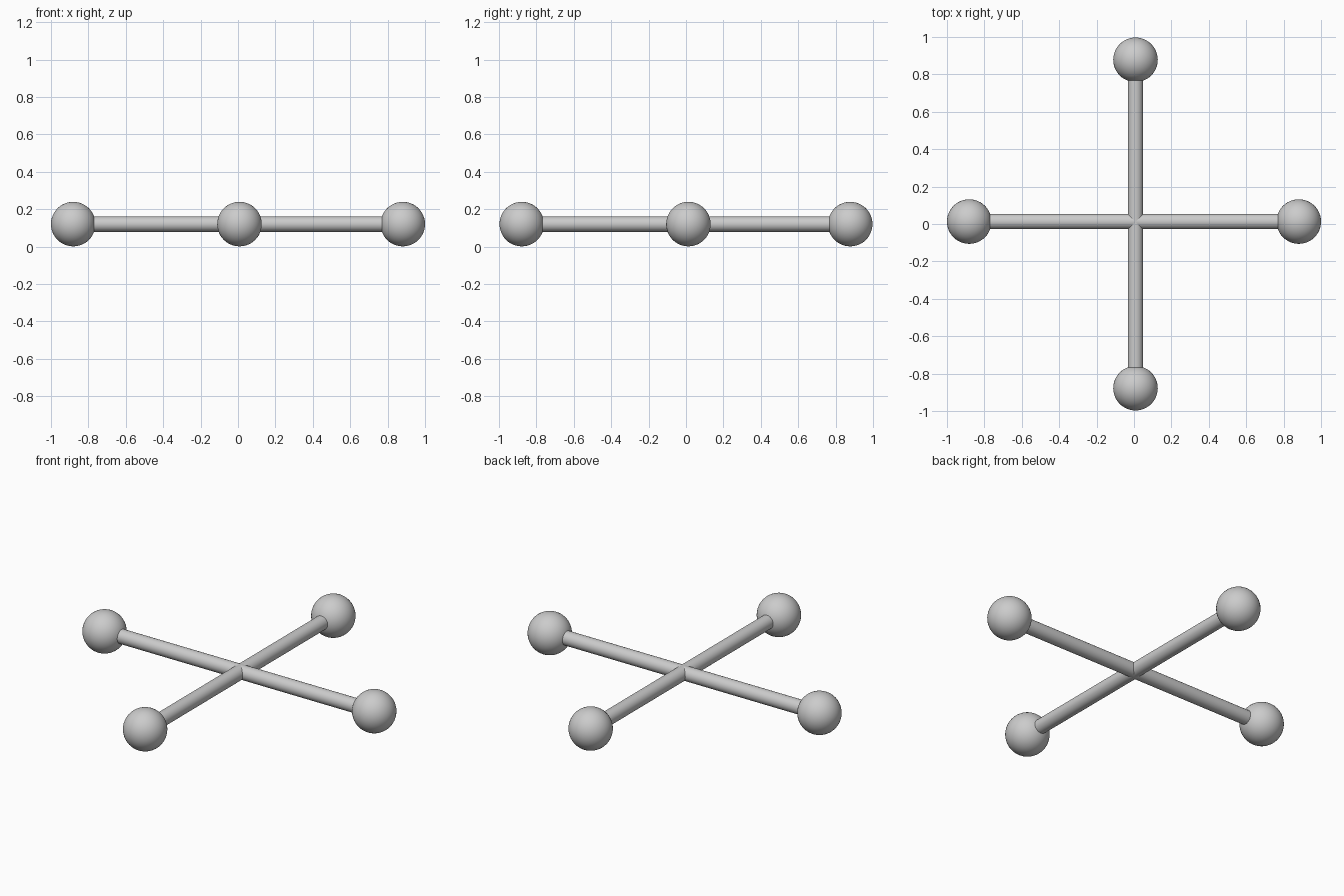
import bpy
import math

if "Cube" in bpy.data.objects:
    bpy.data.objects.remove(bpy.data.objects["Cube"])

BALL_R = 0.119   # end ball radius
ROD_R = 0.041    # rod radius
REACH = 0.881    # centre to ball centre
Z = 0.12         # height of the rod axes
X_OFF, Y_OFF = 0.008, 0.013   # the crossing sits slightly off centre


def smooth(name):
    ob = bpy.context.object
    ob.name = name
    bpy.ops.object.shade_smooth_by_angle(angle=math.radians(40))
    return ob


def ball(name, x, y):
    bpy.ops.mesh.primitive_uv_sphere_add(
        segments=48, ring_count=24, radius=BALL_R, location=(x, y, Z))
    smooth(name)


def rod(name, loc, rot):
    bpy.ops.mesh.primitive_cylinder_add(
        vertices=32, radius=ROD_R, depth=2 * REACH, location=loc, rotation=rot)
    smooth(name)


# crossed rods
rod("side_rod", (0, Y_OFF, Z), (0, math.pi / 2, 0))
rod("front_back_rod", (X_OFF, 0, Z), (math.pi / 2, 0, 0))

# balls on the rod ends
for s, side, end in ((-1, "left", "front"), (1, "right", "back")):
    ball(side + "_ball", s * REACH, Y_OFF)
    ball(end + "_ball", X_OFF, s * (REACH - 0.003))
